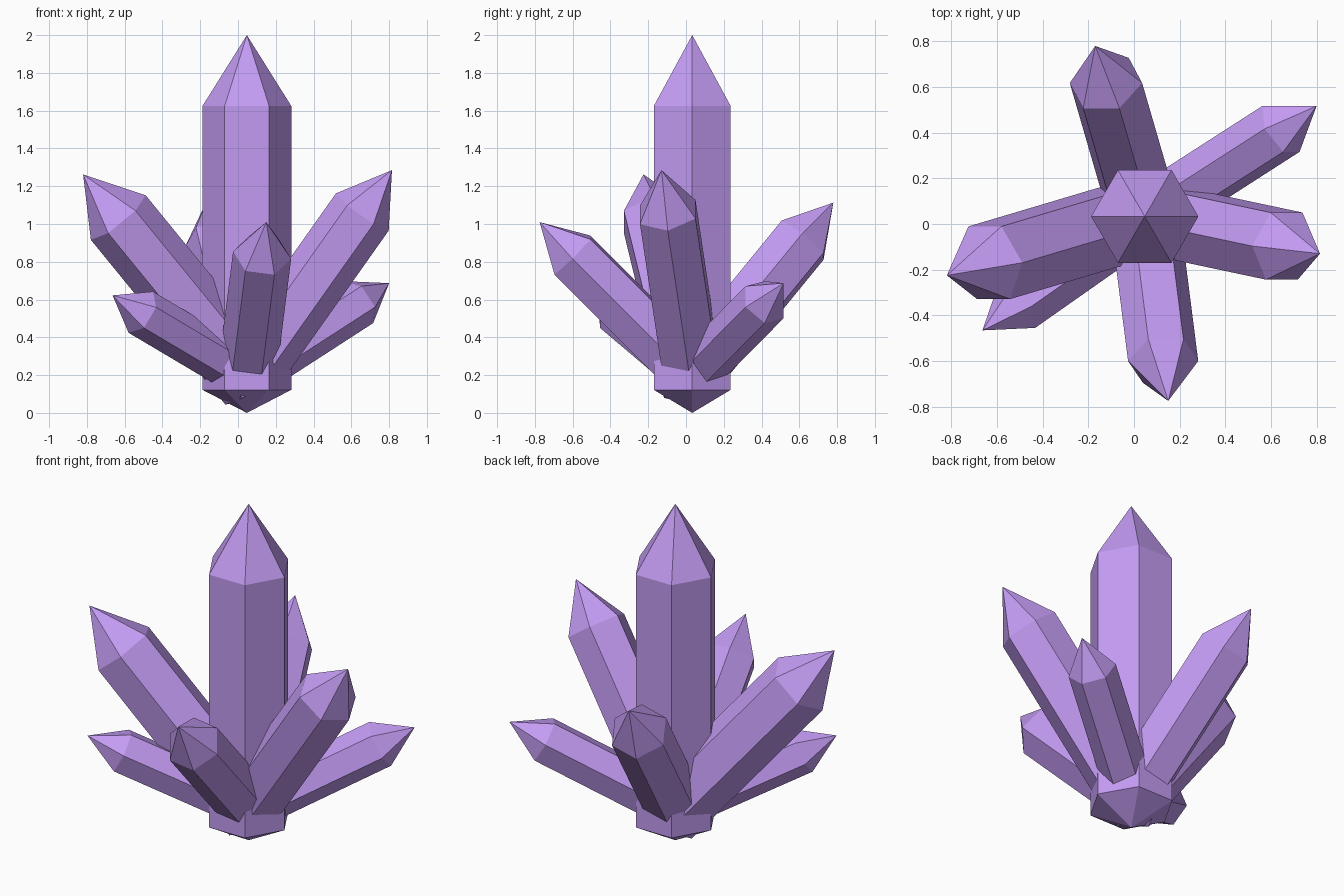
import bpy, bmesh, math
from mathutils import Vector, Euler

if "Cube" in bpy.data.objects:
    bpy.data.objects.remove(bpy.data.objects["Cube"])

mat = bpy.data.materials.new("amethyst")
mat.diffuse_color = (0.55, 0.33, 0.90, 1)
mat.use_nodes = True
mat.node_tree.nodes["Principled BSDF"].inputs["Base Color"].default_value = mat.diffuse_color


def crystal(name, base, tip, r, point, root):
    """Six-sided prism from base towards tip, pointed at both ends."""
    base, tip = Vector(base), Vector(tip)
    axis = tip - base
    length = axis.length
    d = axis.normalized()
    # tilt about x then y, so one corner stays in the xz plane
    rot = Euler((-math.asin(d.y), math.atan2(d.x, d.z), 0)).to_matrix()
    bm = bmesh.new()

    def vert(x, y, z):
        return bm.verts.new(base + rot @ Vector((x, y, z)))

    def ring(z):
        return [vert(r * math.cos(i * math.pi / 3), r * math.sin(i * math.pi / 3), z)
                for i in range(6)]

    low, high = ring(0), ring(length - point)
    bottom, top = vert(0, 0, -root), vert(0, 0, length)
    for i in range(6):
        j = (i + 1) % 6
        bm.faces.new((low[i], low[j], high[j], high[i]))
        bm.faces.new((high[i], high[j], top))
        bm.faces.new((low[j], low[i], bottom))
    me = bpy.data.meshes.new(name)
    bm.to_mesh(me)
    bm.free()
    me.materials.append(mat)
    bpy.context.collection.objects.link(bpy.data.objects.new(name, me))


# Tall upright crystal
crystal("main_crystal", (0.047, 0.033, 0.122), (0.047, 0.033, 2.0), 0.235, 0.375, 0.122)

# Leaning crystals fanning out from one point near the foot
P = Vector((0.047, 0.033, 0.20))
for name, tip, r in [
    ("left_crystal", (-0.82, -0.225, 1.262), 0.187),
    ("right_crystal", (0.815, -0.13, 1.285), 0.171),
    ("back_crystal", (-0.17, 0.78, 1.113), 0.163),
    ("front_crystal", (0.15, -0.775, 1.01), 0.155),
    ("low_back_right_crystal", (0.80, 0.517, 0.687), 0.132),
    ("low_front_left_crystal", (-0.664, -0.466, 0.622), 0.127),
]:
    t = Vector(tip)
    crystal(name, P - 0.05 * (t - P).normalized(), t, r, 1.6 * r, 0.5 * r)
